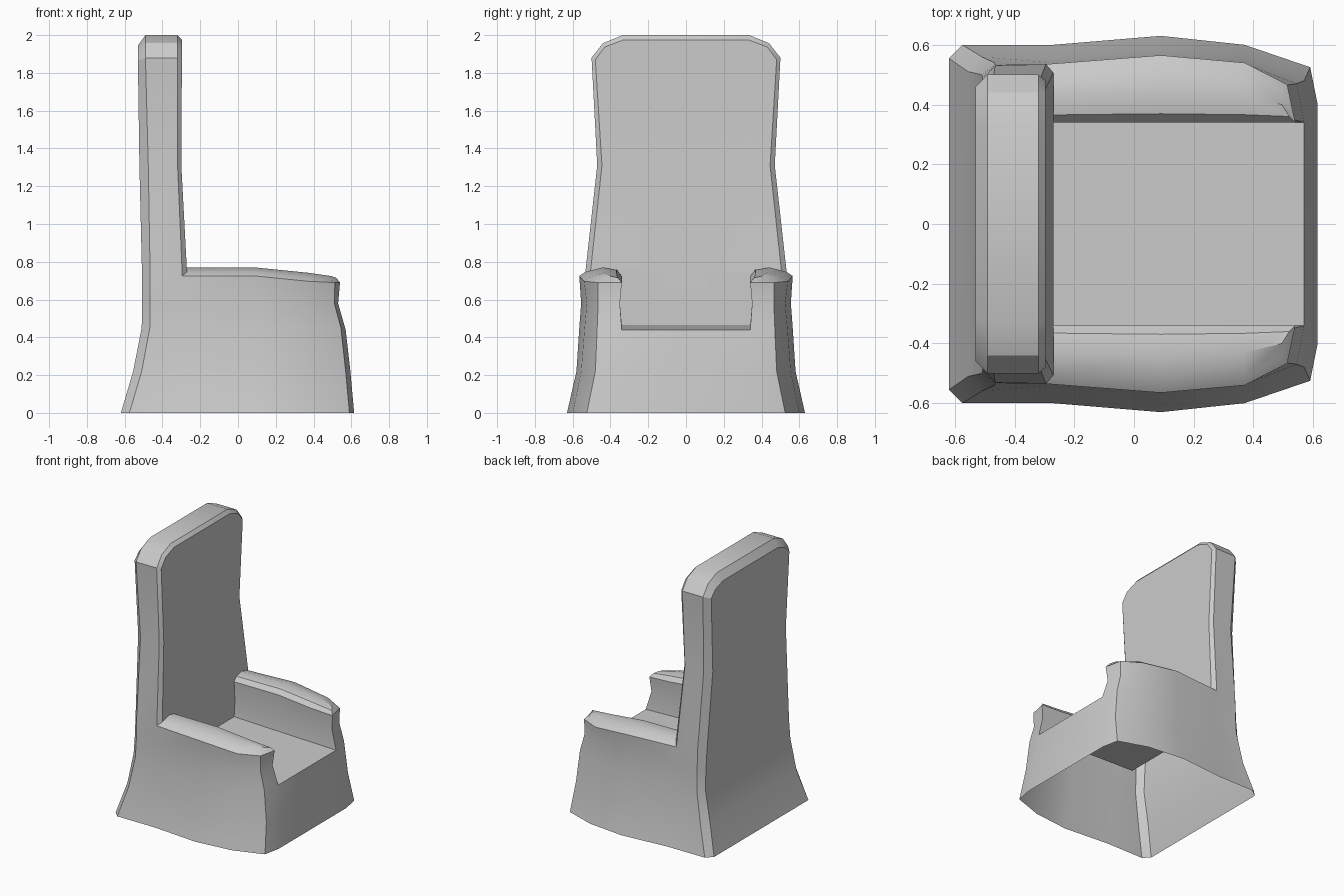
import bpy, bmesh

if "Cube" in bpy.data.objects:
    bpy.data.objects.remove(bpy.data.objects["Cube"])

bm = bmesh.new()


def face(points):
    bm.faces.new([bm.verts.new(p) for p in points])


def grid(columns):
    """Skin quads between neighbouring columns of points."""
    for a, b in zip(columns, columns[1:]):
        for i in range(len(a) - 1):
            face([a[i], b[i], b[i + 1], a[i + 1]])


def middle(points):
    """Project points onto the symmetry plane."""
    return [(x, 0, z) for x, y, z in points]


Z = (0, 0.22, 0.45, 0.58)


def column(xs, ys, top):
    return list(zip(xs, ys, Z)) + [top]


# Flared base: vertical columns from the rear centre round to the front
back_edge = column((-.62, -.555, -.51, -.507), (.555, .51, .50, .49), (-.508, .48, .725))
back_side = column((-.575, -.51, -.467, -.465), (.60, .56, .54, .533), (-.465, .53, .725))
side_a = column((-.27, -.27, -.275, -.285), (.60, .555, .54, .53), (-.295, .535, .725))
side_b = column((.09,) * 4, (.63, .58, .565, .555), (.09, .565, .725))
side_c = column((.37,) * 4, (.60, .555, .537, .525), (.37, .54, .697))
corner = column((.59, .57, .545, .51), (.525, .48, .47, .465), (.513, .467, .69))
front = column((.615, .595, .57, .53), (.40, .37, .34, .35), (.54, .34, .69))
front[2] = (.57, .34, .44)
grid([middle(back_edge), back_edge, back_side, side_a, side_b, side_c, corner, front])
grid([front[:3], middle(front[:3])])

# Padded arm tops: domed cross-sections along x
PAD = ((0, 0), (.15, .022), (.55, .045), (.87, .032), (1, 0))


def arm_section(outer, inner_x, inner_y=.34):
    x, y, z = outer
    return [(x if t == 0 else inner_x, y + (inner_y - y) * t, z + h) for t, h in PAD]


arm = [arm_section(side_a[-1], -.27), arm_section(side_b[-1], .09), arm_section(side_c[-1], .37)]
end = [corner[-1], (.49, .45, .705), (.495, .40, .724), (.52, .36, .715), front[-1]]
grid(arm + [end])
face(end)

# Inner arm walls and seat
walls = []
for s, seat_z in zip(arm, (.465, .454, .446)):
    x, y, z = s[-1]
    walls.append([(x, .34, seat_z), (x, .35, .58), s[-1]])
walls.append(front[2:])
grid(walls)
seat_edge = [w[0] for w in walls]
grid([seat_edge, middle(seat_edge)])

# Backrest: four chamfered outlines, rear to front, then closed across
rear = [back_edge[-1], (-.522, .43, 1.31), (-.53, .46, 1.865), (-.53, .41, 1.915), (-.53, .32, 1.945)]
rear_rim = [back_side[-1], (-.475, .47, 1.31), (-.49, .50, 1.88), (-.49, .44, 1.957), (-.49, .335, 2)]
front_rim = [side_a[-1], (-.32, .47, 1.31), (-.32, .50, 1.88), (-.32, .44, 1.957), (-.32, .335, 2)]
face_edge = [arm[0][1], (-.30, .445, 1.31), (-.297, .48, 1.87), (-.297, .43, 1.937), (-.297, .33, 1.975)]
outlines = [rear, rear_rim, front_rim, face_edge]
grid([middle(rear)] + outlines + [middle(face_edge)])
top_edge = [o[-1] for o in outlines]
grid([top_edge, middle(top_edge)])

# Lower backrest panel between the arms
lower = arm[0][1:] + [walls[0][1], walls[0][0]]
face(lower + middle([lower[-1], lower[0]]))

# Mirror across y, weld and orient
bmesh.ops.remove_doubles(bm, verts=bm.verts, dist=.0005)
bmesh.ops.mirror(bm, geom=bm.verts[:] + bm.edges[:] + bm.faces[:], axis='Y', merge_dist=.0005)
bmesh.ops.remove_doubles(bm, verts=bm.verts, dist=.0005)
bmesh.ops.recalc_face_normals(bm, faces=bm.faces)

mesh = bpy.data.meshes.new("armchair")
bm.to_mesh(mesh)
bm.free()
chair = bpy.data.objects.new("armchair", mesh)
bpy.context.collection.objects.link(chair)
bpy.context.view_layer.objects.active = chair
chair.select_set(True)
bpy.ops.object.shade_smooth_by_angle(angle=.52)
